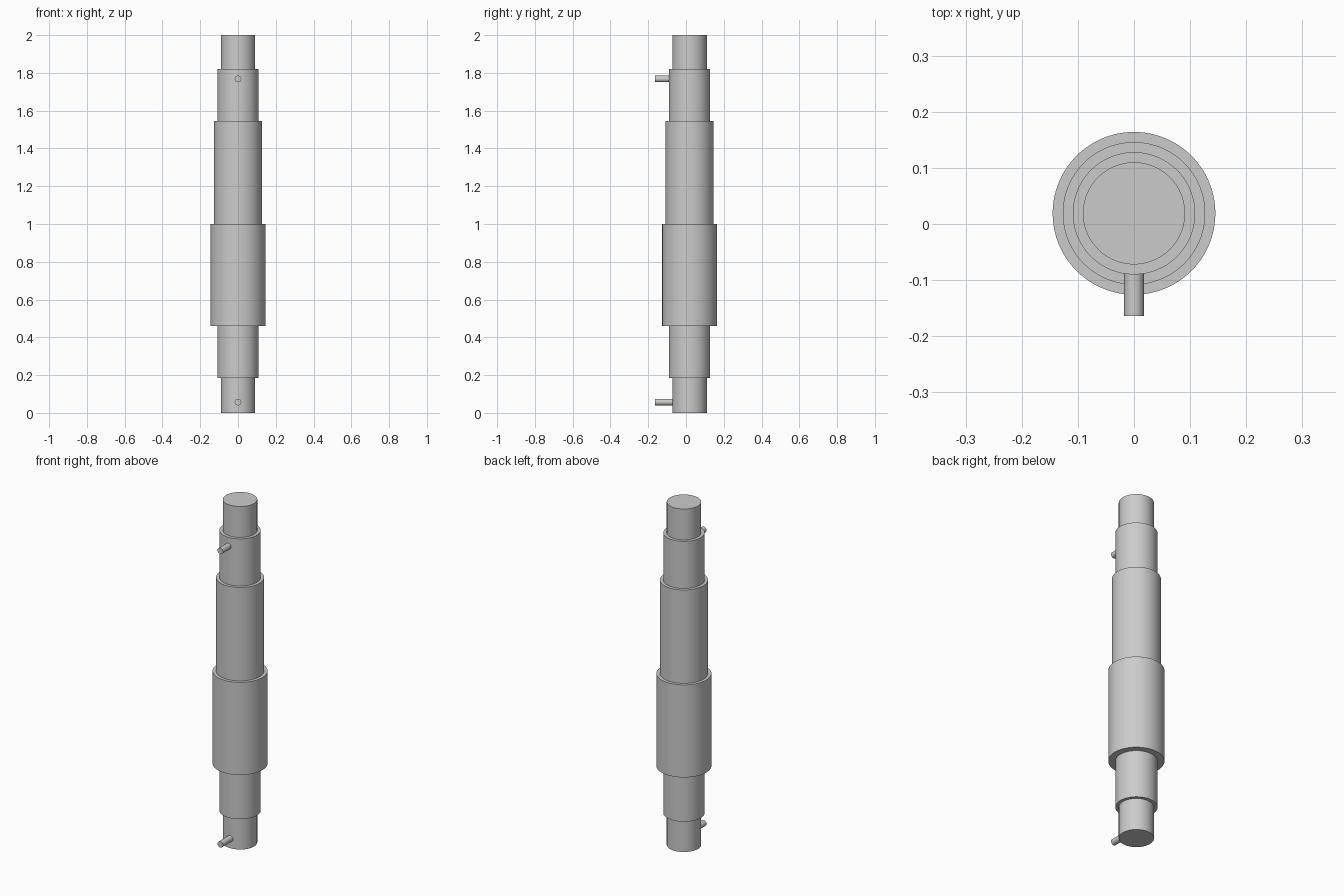
import bpy
import math

cube = bpy.data.objects.get("Cube")
if cube:
    bpy.data.objects.remove(cube, do_unlink=True)

# Single grey finish
grey = bpy.data.materials.new("light_grey")
grey.use_nodes = True
colour = (0.6, 0.6, 0.6, 1)
grey.diffuse_color = colour
grey.node_tree.nodes["Principled BSDF"].inputs["Base Color"].default_value = colour

AXIS_Y = 0.019
FRONT_Y = -0.164


def finish(obj, name):
    obj.name = name
    obj.data.name = name
    obj.data.materials.append(grey)
    bpy.ops.object.shade_smooth_by_angle(angle=math.radians(30))


def section(name, radius, bottom, top):
    bpy.ops.mesh.primitive_cylinder_add(
        vertices=96, radius=radius, depth=top - bottom,
        location=(0, AXIS_Y, (bottom + top) / 2))
    finish(bpy.context.object, name)


def pin(name, z, body_radius):
    # Reaches slightly into the curved body wall
    back = AXIS_Y - body_radius + 0.004
    bpy.ops.mesh.primitive_cylinder_add(
        vertices=48, radius=0.0175, depth=back - FRONT_Y,
        location=(0, (back + FRONT_Y) / 2, z), rotation=(math.pi / 2, 0, 0))
    finish(bpy.context.object, name)


# Stepped shaft, from the bottom up
section("lower_end", 0.091, 0, 0.185)
section("lower_collar", 0.109, 0.185, 0.46)
section("main_sleeve", 0.145, 0.46, 1.0)
section("upper_sleeve", 0.127, 1.0, 1.545)
section("upper_collar", 0.109, 1.545, 1.82)
section("upper_end", 0.091, 1.82, 2.0)

# Front pins
pin("lower_pin", 0.057, 0.091)
pin("upper_pin", 1.768, 0.109)
